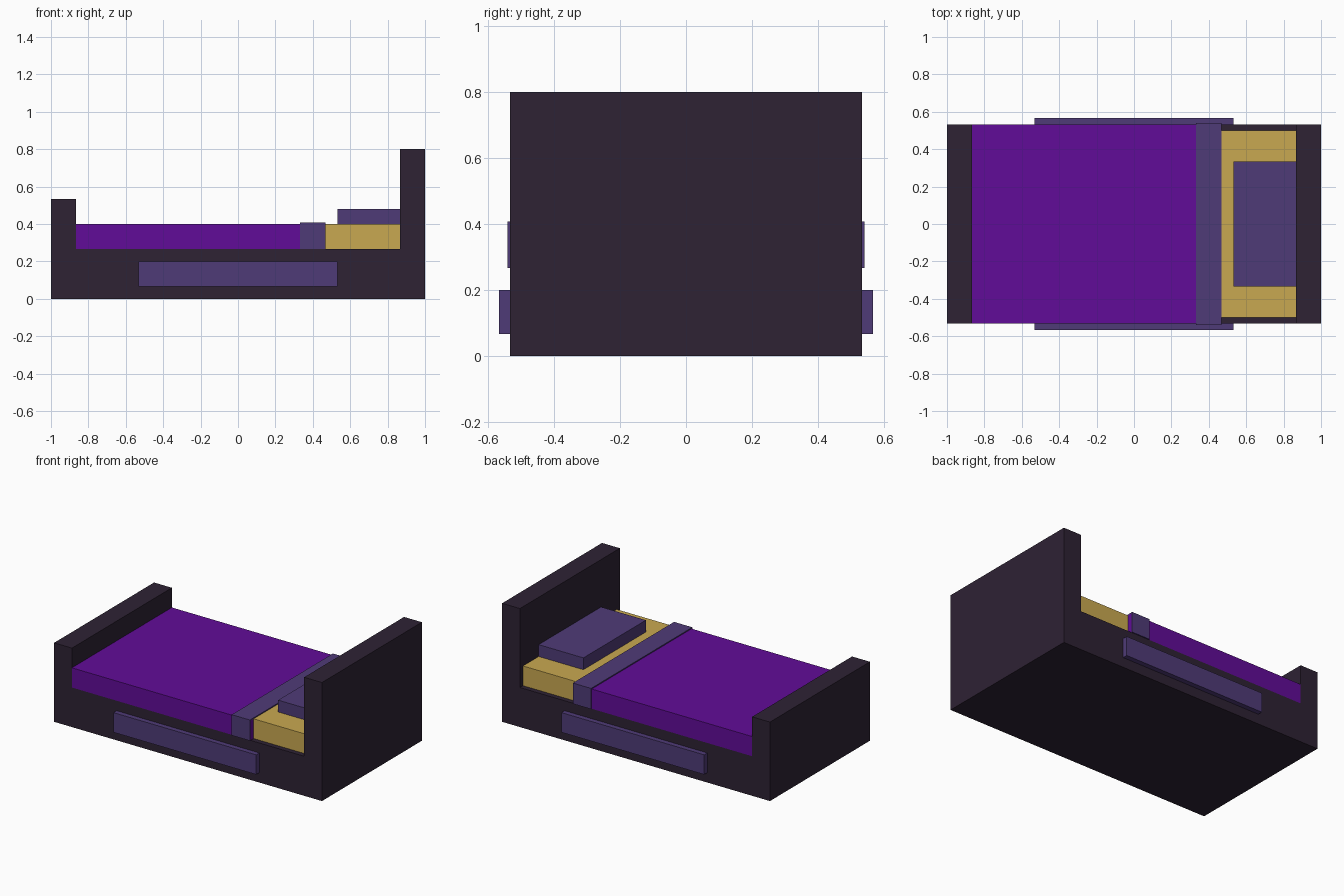
import bpy, bmesh

if "Cube" in bpy.data.objects:
    bpy.data.objects.remove(bpy.data.objects["Cube"])


def material(name, rgb):
    # sRGB 0-255 to linear
    lin = [((c / 255 + 0.055) / 1.055) ** 2.4 if c > 10 else c / 255 / 12.92 for c in rgb]
    m = bpy.data.materials.new(name)
    m.diffuse_color = (*lin, 1)
    m.use_nodes = True
    m.node_tree.nodes["Principled BSDF"].inputs["Base Color"].default_value = m.diffuse_color
    return m


DARK = material("dark wood", (46, 34, 52))
PURPLE = material("purple blanket", (97, 12, 152))
VIOLET = material("muted violet", (79, 59, 119))
GOLD = material("gold mattress", (201, 169, 81))


def extrude_y(name, profile, y0, y1, mat):
    """Extrude an (x, z) outline from y0 to y1."""
    bm = bmesh.new()
    face = bm.faces.new([bm.verts.new((x, y0, z)) for x, z in profile])
    geom = bmesh.ops.extrude_face_region(bm, geom=[face])["geom"]
    verts = [g for g in geom if isinstance(g, bmesh.types.BMVert)]
    bmesh.ops.translate(bm, verts=verts, vec=(0, y1 - y0, 0))
    bmesh.ops.recalc_face_normals(bm, faces=bm.faces)
    mesh = bpy.data.meshes.new(name)
    bm.to_mesh(mesh)
    bm.free()
    mesh.materials.append(mat)
    obj = bpy.data.objects.new(name, mesh)
    bpy.context.collection.objects.link(obj)
    return obj


def box(name, x, y, z, mat):
    outline = [(x[0], z[0]), (x[1], z[0]), (x[1], z[1]), (x[0], z[1])]
    return extrude_y(name, outline, y[0], y[1], mat)


W = 0.533      # half width of the bed
BASE = 0.267   # top of the base
IN = 0.867     # inner side of both end boards

# Frame: base, headboard and footboard in one outline
extrude_y("bed_frame", [(-1, 0), (1, 0), (1, 0.8), (IN, 0.8), (IN, BASE),
                        (-IN, BASE), (-IN, 0.533), (-1, 0.533)], -W, W, DARK)

# Bedding
box("mattress", (0.46, IN), (-0.5, 0.5), (BASE, 0.4), GOLD)
box("blanket", (-IN, 0.467), (-W, W), (BASE, 0.4), PURPLE)
box("pillow", (0.533, IN), (-0.333, 0.333), (0.4, 0.48), VIOLET)

# Folded blanket edge: thin band over the top and down both sides
FOLD = (0.331, 0.467)
box("blanket_fold_top", FOLD, (-0.54, 0.54), (0.4, 0.407), VIOLET)

# Side pieces on both sides of the bed
for side, s in (("front", -1), ("back", 1)):
    box(f"blanket_fold_{side}", FOLD, sorted((s * W, s * 0.54)), (BASE, 0.4), VIOLET)
    box(f"drawer_panel_{side}", (-0.533, 0.533), sorted((s * W, s * 0.567)),
        (0.067, 0.2), VIOLET)
